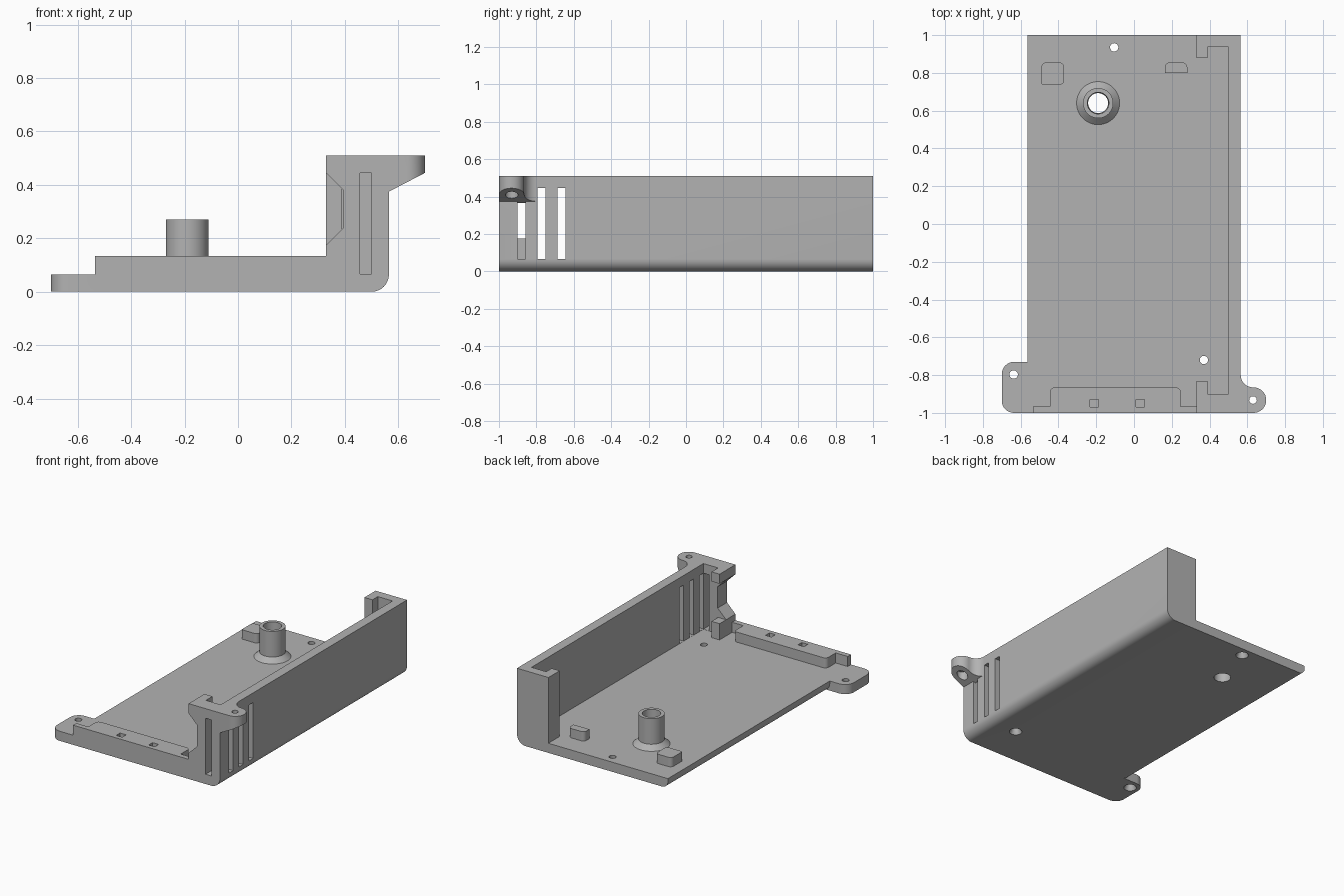
import bpy, bmesh, math
from mathutils import Vector, Matrix

if "Cube" in bpy.data.objects:
    bpy.data.objects.remove(bpy.data.objects["Cube"])

grey = bpy.data.materials.new("plain_grey")
grey.use_nodes = True
COLOUR = (0.45, 0.45, 0.45, 1)
grey.diffuse_color = COLOUR
grey.node_tree.nodes["Principled BSDF"].inputs["Base Color"].default_value = COLOUR


def rounded(points, steps=8):
    """Outline from (u, v) or (u, v, radius) corners, with true fillets."""
    out = []
    for i, p in enumerate(points):
        c = Vector(p[:2])
        if len(p) < 3:
            out.append(c)
            continue
        a = (Vector(points[i - 1][:2]) - c).normalized()
        b = (Vector(points[(i + 1) % len(points)][:2]) - c).normalized()
        half = a.angle(b) / 2
        centre = c + (a + b).normalized() * (p[2] / math.sin(half))
        start = c + a * (p[2] / math.tan(half)) - centre
        end = c + b * (p[2] / math.tan(half)) - centre
        sweep = start.angle_signed(end)
        for k in range(steps + 1):
            out.append(centre + Matrix.Rotation(-sweep * k / steps, 2) @ start)
    return out


def make(name, bm):
    bmesh.ops.recalc_face_normals(bm, faces=bm.faces)
    mesh = bpy.data.meshes.new(name)
    bm.to_mesh(mesh)
    bm.free()
    mesh.materials.append(grey)
    obj = bpy.data.objects.new(name, mesh)
    bpy.context.collection.objects.link(obj)
    return obj


def prism(name, points, lo, hi, axis="z"):
    """Extrude an outline in XY along z, or an outline in XZ along y."""
    bm = bmesh.new()
    place = (lambda p, h: (p.x, p.y, h)) if axis == "z" else (lambda p, h: (p.x, h, p.y))
    face = bm.faces.new([bm.verts.new(place(p, lo)) for p in rounded(points)])
    top = bmesh.ops.extrude_face_region(bm, geom=[face])
    shift = Vector(place(Vector((0, 0)), hi - lo))
    bmesh.ops.translate(bm, vec=shift, verts=[v for v in top["geom"] if isinstance(v, bmesh.types.BMVert)])
    return make(name, bm)


def box(name, x0, x1, y0, y1, z0, z1):
    return prism(name, [(x0, y0), (x1, y0), (x1, y1), (x0, y1)], z0, z1)


def lathe(name, profile, x, y, segments=48):
    """Revolve a closed (radius, z) profile about a vertical axis."""
    bm = bmesh.new()
    verts = [bm.verts.new((r, 0, z)) for r, z in profile]
    edges = [bm.edges.new((verts[i - 1], verts[i])) for i in range(len(verts))]
    bmesh.ops.spin(bm, geom=verts + edges, cent=(0, 0, 0), axis=(0, 0, 1),
                   angle=math.tau, steps=segments, use_duplicate=False)
    bmesh.ops.remove_doubles(bm, verts=bm.verts, dist=0.0001)
    bmesh.ops.translate(bm, vec=(x, y, 0), verts=bm.verts)
    return make(name, bm)


def drill(x, y, radius, z0=-0.1, z1=0.6):
    bm = bmesh.new()
    bmesh.ops.create_cone(bm, cap_ends=True, segments=32, radius1=radius, radius2=radius, depth=z1 - z0,
                          matrix=Matrix.Translation((x, y, (z0 + z1) / 2)))
    return make("cutter", bm)


def sink(x, y):
    """Countersink opening downwards."""
    bm = bmesh.new()
    bmesh.ops.create_cone(bm, cap_ends=True, segments=32, radius1=0.05, radius2=0.02, depth=0.06,
                          matrix=Matrix.Translation((x, y, 0.01)))
    return make("cutter", bm)


def cut(obj, *cutters):
    bpy.context.view_layer.objects.active = obj
    for c in cutters:
        c.hide_render = True
        mod = obj.modifiers.new("cut", "BOOLEAN")
        mod.operation, mod.solver, mod.object = "DIFFERENCE", "EXACT", c
        bpy.ops.object.modifier_apply(modifier=mod.name)
        bpy.data.objects.remove(c)


FLOOR, TOP, EDGE, INNER = 0.065, 0.51, 0.565, 0.5
SLOT_LO, SLOT_HI = 0.065, 0.445

# Floor and side wall in one bent section
tray = prism("floor_and_side_wall", [
    (-EDGE, 0, 0.045), (EDGE, 0, 0.065), (EDGE, TOP), (INNER, TOP), (INNER, FLOOR), (-EDGE, FLOOR)],
    -1, 1, "y")
cut(tray, *[box("cutter", 0.45, 0.62, y, y + 0.043, SLOT_LO + 0.001, SLOT_HI) for y in (-0.902, -0.795, -0.688)])
for x, y in ((0.37, -0.72), (-0.105, 0.935)):
    cut(tray, drill(x, y, 0.022), sink(x, y))
cut(tray, drill(-0.19, 0.64, 0.053))

# Front post with a chamfered notch and a vent slot
post = prism("front_post", [
    (0.33, FLOOR), (INNER, FLOOR), (INNER, TOP), (0.33, TOP),
    (0.33, 0.445), (0.393, 0.382), (0.393, 0.237), (0.33, 0.175)], -1, -0.9, "y")
cut(post, box("cutter", 0.457, 0.52, -1.1, -0.8, SLOT_LO + 0.001, SLOT_HI))
box("front_post_lower_lip", 0.33, 0.39, -0.9, -0.83, FLOOR, 0.175)
box("front_post_upper_lip", 0.33, 0.39, -0.9, -0.83, 0.445, TOP)

# Rear post with its inner lip
prism("rear_post", [(0.33, 0.88), (0.39, 0.88), (0.39, 0.938), (INNER, 0.938), (INNER, 1), (0.33, 1)],
      FLOOR, TOP)

# Front ridge with two square pockets
ridge = prism("front_ridge", [
    (-0.535, -1), (0.33, -1), (0.33, -0.965), (0.247, -0.965), (0.247, -0.865, 0.025),
    (-0.445, -0.865, 0.025), (-0.445, -0.965), (-0.535, -0.965)], FLOOR, 0.133)
cut(ridge, *[box("cutter", x, x + 0.045, -0.97, -0.928, 0.08, 0.2) for x in (-0.233, 0.01)])

# Mounting tab level with the floor
tab = prism("left_mounting_tab".replace("left", "lower"), [
    (-0.7, -1, 0.065), (-0.5, -1), (-0.5, -0.73), (-0.7, -0.73, 0.065)], 0, FLOOR)
cut(tab, drill(-0.637, -0.797, 0.022), sink(-0.637, -0.797))

# Mounting ear at the wall top, sloped underneath
ear = prism("upper_mounting_ear", [
    (0.55, -1), (0.7, -1, 0.067), (0.7, -0.865, 0.067), (EDGE, -0.865, 0.065),
    (EDGE, -0.795), (0.55, -0.795)], 0.3, TOP)
slope = [(0.5, 0.341), (0.75, 0.471), (0.75, 0.2), (0.5, 0.2)]
cut(ear, prism("cutter", slope, -1.1, -0.7, "y"), drill(0.63, -0.932, 0.02), drill(0.63, -0.932, 0.034, 0.2, 0.45))

# Hollow boss with a flared foot
lathe("hollow_boss", [(0.053, FLOOR), (0.114, FLOOR), (0.08, 0.097), (0.08, 0.27), (0.057, 0.27)], -0.19, 0.64)

# Locating pads on the floor
R = 0.025
prism("large_pad", [(-0.49, 0.737, 0.008), (-0.37, 0.737, R), (-0.37, 0.855, R), (-0.49, 0.855, R)], FLOOR, 0.128)
prism("small_pad", [(0.163, 0.8), (0.282, 0.8), (0.282, 0.855, R), (0.163, 0.855, R)], FLOOR, 0.128)

# Smooth the curved faces, keeping hard edges
bpy.ops.object.select_all(action="DESELECT")
for obj in bpy.context.collection.objects:
    if obj.type == "MESH" and grey.name in obj.data.materials:
        obj.select_set(True)
        bpy.context.view_layer.objects.active = obj
bpy.ops.object.shade_smooth_by_angle(angle=math.radians(30))
